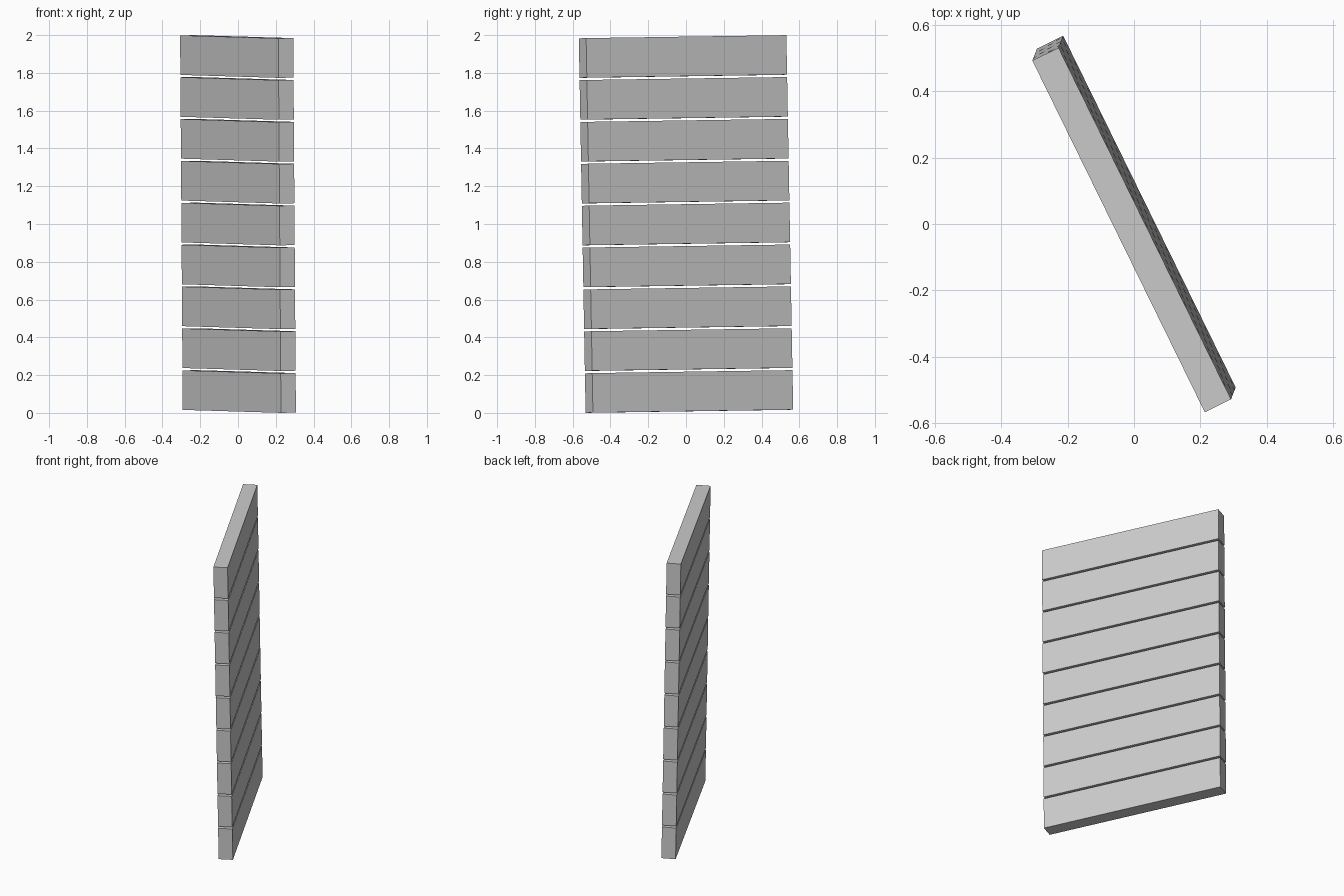
import bpy, bmesh
from mathutils import Matrix, Vector

if "Cube" in bpy.data.objects:
    bpy.data.objects.remove(bpy.data.objects["Cube"])

COUNT, LENGTH, THICK, HEIGHT, GAP = 9, 1.181, 0.088, 1.983, 0.0125
PITCH = (HEIGHT + GAP) / COUNT

# Leaning frame of the panel: along the boards, through them, up the stack
up = Vector((-0.014, -0.036, 1.98)).normalized()
along = Vector((0.52, -1.06, -0.0156))
along = (along - up * along.dot(up)).normalized()
through = up.cross(along)
frame = Matrix((along, through, up)).transposed().to_4x4()


def board(name, height):
    bm = bmesh.new()
    bmesh.ops.create_cube(bm, size=1,
                          matrix=Matrix.Diagonal((LENGTH, THICK, PITCH - GAP, 1)))
    mesh = bpy.data.meshes.new(name)
    bm.to_mesh(mesh)
    bm.free()
    ob = bpy.data.objects.new(name, mesh)
    bpy.context.collection.objects.link(ob)
    ob.matrix_world = Matrix.Translation(Vector((0, 0, 1)) + up * height) @ frame


# Stack of identical boards with narrow gaps
for i in range(COUNT):
    board(f"board_{i + 1}", (i - (COUNT - 1) / 2) * PITCH)
